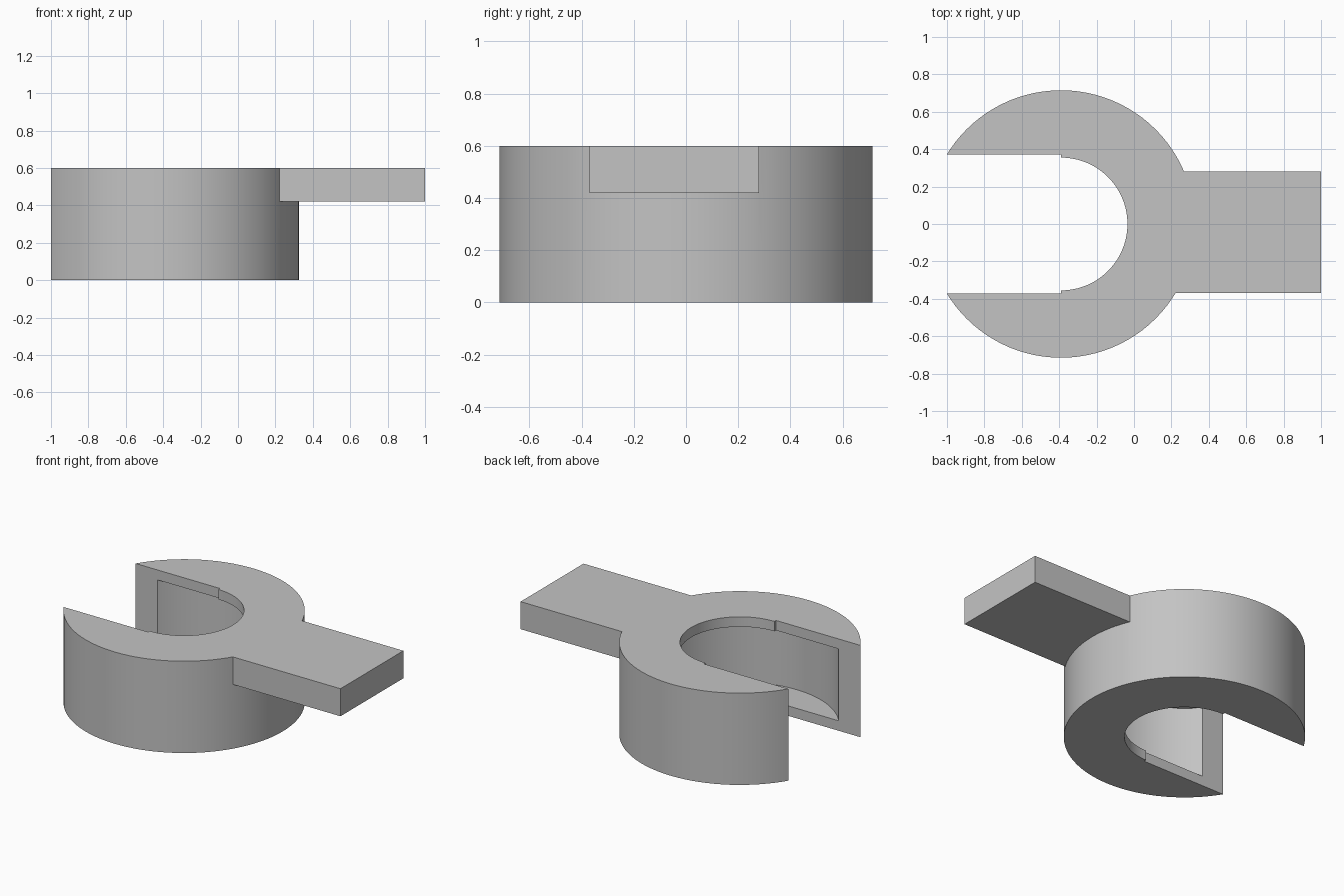
import bpy

default = bpy.data.objects.get("Cube")
if default:
    bpy.data.objects.remove(default, do_unlink=True)

CENTRE_X = -0.39
HEIGHT = 0.6
LIP = 0.065


def cylinder(name, radius, z0, z1):
    bpy.ops.mesh.primitive_cylinder_add(
        vertices=96, radius=radius, depth=z1 - z0,
        location=(CENTRE_X, 0, (z0 + z1) / 2))
    bpy.context.object.name = name
    return bpy.context.object


def box(name, low, high):
    bpy.ops.mesh.primitive_cube_add(
        size=1, location=[(a + b) / 2 for a, b in zip(low, high)])
    obj = bpy.context.object
    obj.name = name
    obj.scale = [b - a for a, b in zip(low, high)]
    bpy.ops.object.transform_apply(location=False, rotation=False, scale=True)
    return obj


def combine(target, tool, operation):
    mod = target.modifiers.new(tool.name, 'BOOLEAN')
    mod.operation = operation
    mod.solver = 'EXACT'
    mod.object = tool
    bpy.ops.object.select_all(action='DESELECT')
    bpy.context.view_layer.objects.active = target
    target.select_set(True)
    bpy.ops.object.modifier_apply(modifier=mod.name)
    bpy.data.objects.remove(tool, do_unlink=True)


# Round clip body with a flat handle flush with its top
clip = cylinder("clip_body", 0.715, 0, HEIGHT)
combine(clip, box("handle", (0, -0.37, 0.42), (1, 0.28, HEIGHT)), 'UNION')

# Through bore, wider hidden recess between the two lips, and open slot
combine(clip, cylinder("bore", 0.355, -0.1, HEIGHT + 0.1), 'DIFFERENCE')
combine(clip, cylinder("recess", 0.587, LIP, HEIGHT - LIP), 'DIFFERENCE')
combine(clip, box("slot", (-1.3, -0.372, -0.1), (CENTRE_X, 0.372, HEIGHT + 0.1)),
        'DIFFERENCE')

# Plain grey finish
grey = bpy.data.materials.new("light_grey")
grey.use_nodes = True
colour = (0.55, 0.55, 0.55, 1)
grey.diffuse_color = colour
grey.node_tree.nodes["Principled BSDF"].inputs["Base Color"].default_value = colour
clip.data.materials.clear()
clip.data.materials.append(grey)

bpy.ops.object.select_all(action='DESELECT')
clip.select_set(True)
bpy.context.view_layer.objects.active = clip
bpy.ops.object.shade_smooth_by_angle(angle=0.5)
